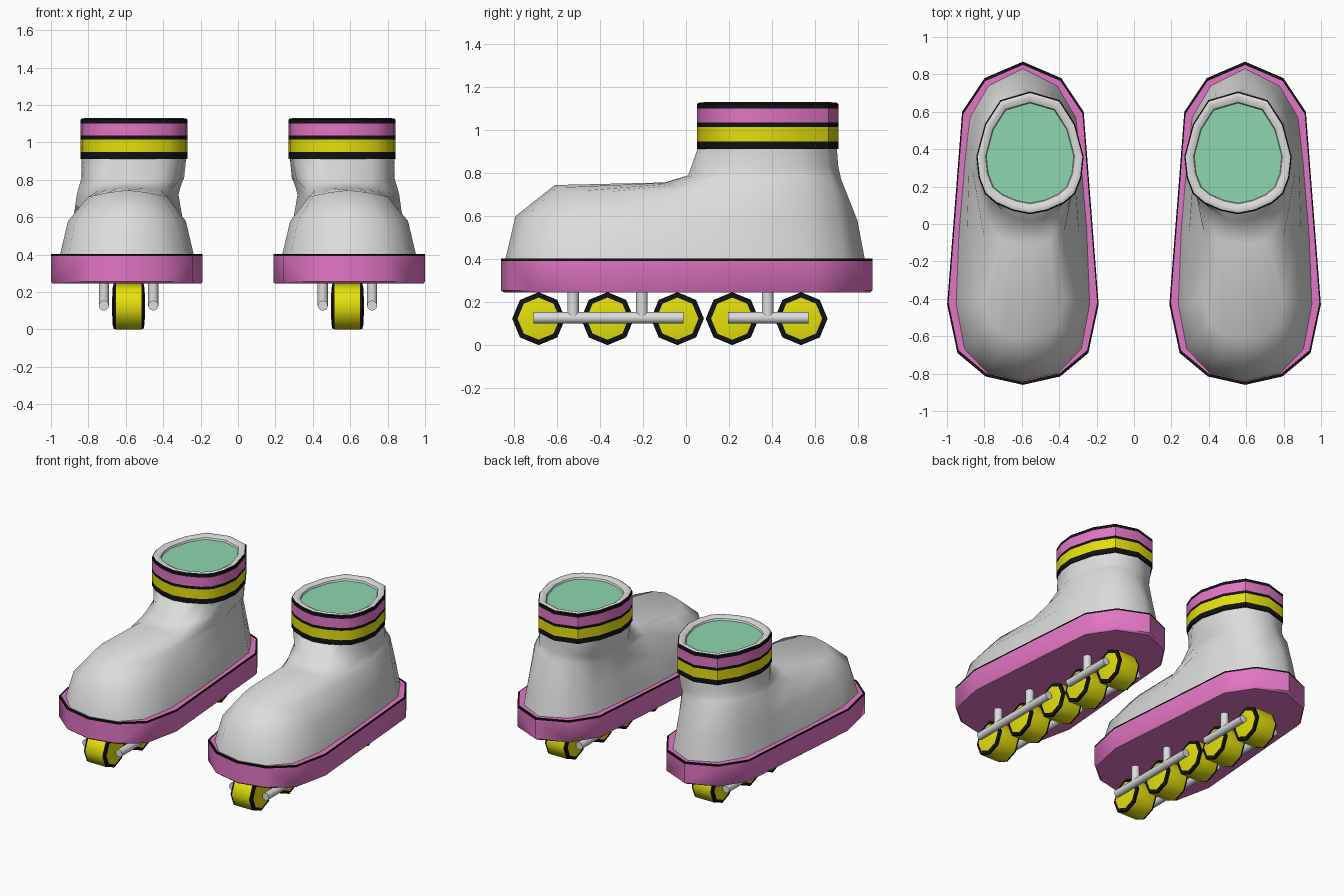
import bpy, math
from mathutils import Vector

if "Cube" in bpy.data.objects:
    bpy.data.objects.remove(bpy.data.objects["Cube"])

def material(name, rgb):
    m = bpy.data.materials.new(name)
    m.diffuse_color = (*rgb, 1)
    m.use_nodes = True
    m.node_tree.nodes["Principled BSDF"].inputs["Base Color"].default_value = m.diffuse_color
    return m

WHITE = material("white", (0.72, 0.72, 0.72))
PINK = material("pink", (0.76, 0.18, 0.55))
YELLOW = material("yellow", (0.78, 0.75, 0.004))
BLACK = material("black", (0.006, 0.006, 0.006))
MINT = material("mint", (0.27, 0.67, 0.43))

CX = -0.594      # centre of the left skate
ANKLE_X = -0.556  # ankle leans inward


def finish(name, verts, faces, mats, indices, angle=40):
    """Make a mesh, shade it and mirror it into a pair."""
    mesh = bpy.data.meshes.new(name)
    mesh.from_pydata(verts, [], faces)
    for m in mats:
        mesh.materials.append(m)
    mesh.polygons.foreach_set("material_index", indices)
    mesh.update()
    ob = bpy.data.objects.new(name, mesh)
    bpy.context.collection.objects.link(ob)
    bpy.ops.object.select_all(action='DESELECT')
    ob.select_set(True)
    bpy.context.view_layer.objects.active = ob
    bpy.ops.object.mode_set(mode='EDIT')
    bpy.ops.mesh.select_all(action='SELECT')
    bpy.ops.mesh.normals_make_consistent(inside=False)
    bpy.ops.object.mode_set(mode='OBJECT')
    bpy.ops.object.shade_smooth_by_angle(angle=math.radians(angle))
    ob.modifiers.new("pair", 'MIRROR').use_mirror_merge = False
    return ob


def loft(name, rings, strip_mats, cap_mats, angle=40):
    """Skin equal rings; one material per strip and per end cap."""
    n = len(rings[0])
    mats = list(dict.fromkeys(strip_mats + cap_mats))
    verts = [p for r in rings for p in r]
    faces, idx = [], []
    for s, m in enumerate(strip_mats):
        for i in range(n):
            j = (i + 1) % n
            faces.append((s*n + i, s*n + j, (s+1)*n + j, (s+1)*n + i))
            idx.append(mats.index(m))
    last = (len(rings) - 1) * n
    faces += [tuple(range(n))[::-1], tuple(range(last, last + n))]
    idx += [mats.index(m) for m in cap_mats]
    return finish(name, verts, faces, mats, idx, angle)


def full_ring(half, cx, z=None):
    """Complete a half outline (front centre to back centre)."""
    pts = [(p[0], p[1], p[2] if z is None else z) for p in half]
    return ([(cx + x, y, h) for x, y, h in pts] +
            [(cx - x, y, h) for x, y, h in pts[-2:0:-1]])


def scaled(ring, s, z, cx, cy):
    return [(cx + (x - cx)*s, cy + (y - cy)*s, z) for x, y, _ in ring]


# Sole: pink slab with a thin black line around its top edge
sole_half = [(0, -.86), (.2, -.815), (.35, -.69), (.405, -.43),
             (.325, .6), (.205, .78), (0, .868)]
sole = full_ring(sole_half, CX, 0)
loft("sole",
     [scaled(sole, s, z, CX, 0) for s, z in
      [(.985, .245), (1, .256), (1, .392), (1, .403), (.98, .403)]],
     [PINK, PINK, BLACK, BLACK], [PINK, PINK])

# Boot: rings from the sole, over the toe and up to the ankle
ankle_half = [(0, .06), (.09, .078), (.18, .118), (.235, .165), (.268, .25),
              (.28, .36), (.235, .53), (.155, .655), (0, .70)]
base = [(0, -.842), (.19, -.8), (.315, -.67), (.36, -.43), (.345, -.05),
        (.315, .3), (.285, .57), (.185, .74), (0, .833)]
side = [(0, -.793, .60), (.165, -.75, .59), (.275, -.63, .58),
        (.315, -.42, .58), (.30, -.05, .58), (.288, .3, .58),
        (.255, .56, .58), (.165, .71, .58), (0, .797, .58)]
crown = [(0, -.61, .745), (.1, -.6, .733), (.185, -.53, .715),
         (.21, -.4, .71), (.21, -.08, .70), (.272, .28, .72),
         (.235, .55, .75), (.15, .675, .765), (0, .722, .77)]
instep = [(0, -.1, .757), (.07, -.1, .755), (.125, -.085, .75),
          (.165, -.05, .745), (.215, .07, .75), (.272, .3, .77),
          (.235, .54, .79), (.14, .665, .8), (0, .715, .8)]
neck = [(0, .01, .79), (.075, .03, .79), (.145, .07, .79), (.2, .125, .795),
        (.25, .21, .80), (.274, .34, .81), (.235, .535, .82),
        (.145, .66, .83), (0, .708, .83)]
loft("boot",
     [full_ring(base, CX, .39), full_ring(side, CX), full_ring(crown, -.59),
      full_ring(instep, -.577), full_ring(neck, -.562),
      full_ring(ankle_half, ANKLE_X, .93)],
     [WHITE] * 5, [WHITE, WHITE], angle=75)

# Cuff: striped bands, rounded white rim and mint lining
ankle = full_ring(ankle_half, ANKLE_X, 0)
cuff = [(.98, .912, BLACK), (1.025, .912, BLACK), (1.025, .948, YELLOW),
        (1.025, 1.016, BLACK), (1.025, 1.036, PINK), (1.025, 1.102, BLACK),
        (1.025, 1.122, BLACK), (1.0, 1.128, WHITE), (.93, 1.13, WHITE),
        (.85, 1.118, WHITE), (.835, 1.105, None)]
loft("cuff",
     [scaled(ankle, s, z, ANKLE_X, .375) for s, z, _ in cuff],
     [m for _, _, m in cuff[:-1]], [BLACK, MINT])


def circle(center, axis, r, n, phase=0):
    """Ring of n points around the x, y or z axis."""
    u, v = [(1, 2), (0, 2), (0, 1)][axis]
    out = []
    for i in range(n):
        a = phase + 2*math.pi*i/n
        p = Vector(center)
        p[u] += r*math.cos(a)
        p[v] += r*math.sin(a)
        out.append(tuple(p))
    return out


# Wheels: eight-sided, domed yellow sides with black edges
WX = -.585
wheel = [(-.088, .04), (-.085, .098), (-.08, .121), (-.068, .123),
         (.068, .123), (.08, .121), (.085, .098), (.088, .04)]
for k, y in enumerate((-.685, -.365, -.04, .215, .535)):
    loft(f"wheel_{k + 1}",
         [circle((WX + dx, y, .124), 0, r, 8) for dx, r in wheel],
         [YELLOW, BLACK, BLACK, YELLOW, BLACK, BLACK, YELLOW],
         [YELLOW, YELLOW], angle=50)


def rod(name, a, b, axis, r=.027):
    loft(name, [circle(a, axis, r, 12), circle(b, axis, r, 12)],
         [WHITE], [WHITE, WHITE])


# Frame: rails beside the wheels, hung from the sole by struts
for label, x in (("outer", WX - .132), ("inner", WX + .132)):
    rod(f"{label}_front_rail", (x, -.71, .128), (x, -.012, .128), 1)
    rod(f"{label}_rear_rail", (x, .195, .128), (x, .57, .128), 1)
    for k, y in enumerate((-.525, -.205, .38)):
        rod(f"{label}_strut_{k + 1}", (x, y, .125), (x, y, .25), 2)
